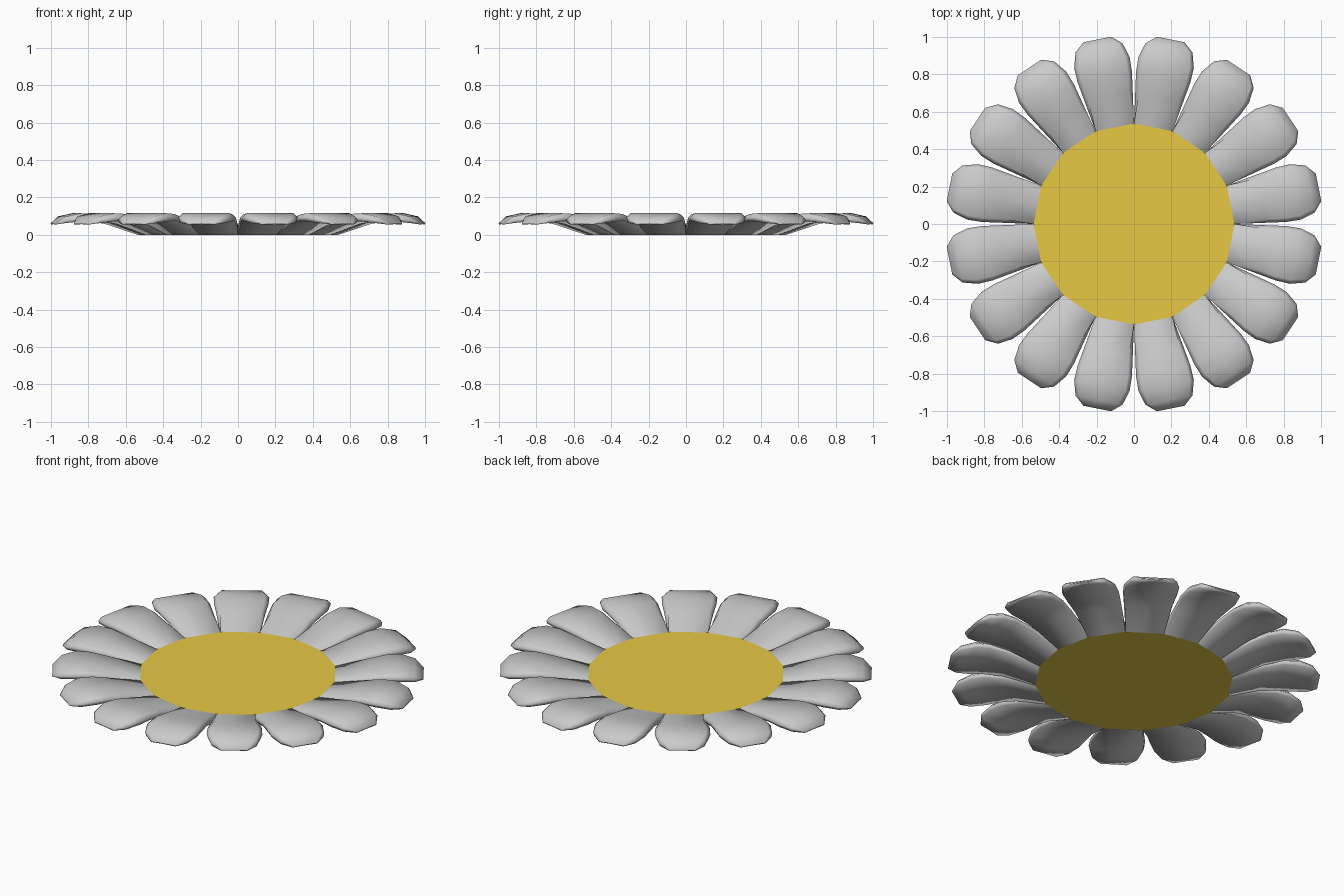
import bpy, bmesh, math

if "Cube" in bpy.data.objects:
    bpy.data.objects.remove(bpy.data.objects["Cube"])

N = 16
R = 0.537                                   # corner radius of the flower centre
STEP = 2 * math.pi / N


def make_object(name, bm):
    bmesh.ops.recalc_face_normals(bm, faces=bm.faces)
    mesh = bpy.data.meshes.new(name)
    bm.to_mesh(mesh)
    bm.free()
    obj = bpy.data.objects.new(name, mesh)
    bpy.context.collection.objects.link(obj)
    return obj


# Yellow centre: a thick 16-sided plate, one corner at each gap between petals
bm = bmesh.new()
rings = [[bm.verts.new((R * math.cos(i * STEP), R * math.sin(i * STEP), z)) for i in range(N)]
         for z in (0.0, 0.05)]
bm.faces.new(rings[0][::-1])
bm.faces.new(rings[1])
centre = make_object("flower_centre", bm)
yellow = bpy.data.materials.new("yellow")
yellow.diffuse_color = (0.8, 0.58, 0.06, 1)
yellow.use_nodes = True
yellow.node_tree.nodes["Principled BSDF"].inputs["Base Color"].default_value = yellow.diffuse_color
centre.data.materials.append(yellow)

# Petal rows: distance out, half width, underside height, top height
ROWS = [
    (R * math.cos(STEP / 2), R * math.sin(STEP / 2), 0.0, 0.05),
    (0.70, 0.132, 0.058, 0.092),
    (0.80, 0.148, 0.074, 0.111),
    (0.88, 0.151, 0.072, 0.115),
    (0.96, 0.128, 0.063, 0.098),
    (1.006, 0.075, 0.055, 0.064),
]
# Cross-section ring: position across, height between underside and top
SECTION = [(-0.95, 0), (0, 0.15), (0.95, 0), (1, 0.5), (0.85, 1), (0, 1), (-0.85, 1), (-1, 0.5)]

# Ring of thick petals that lift and then droop at the tip
bm = bmesh.new()
for k in range(N):
    a = (k + 0.5) * STEP
    c, s = math.cos(a), math.sin(a)
    loops = []
    for i, (r, hw, zb, zt) in enumerate(ROWS):
        loop = []
        for t, h in SECTION:
            if i == 0:                      # the root meets the plate squarely
                t, h = max(-1, min(1, t * 1.2)), (0 if h == 0.15 else h)
            loop.append(bm.verts.new((r * c - hw * t * s, r * s + hw * t * c, zb + (zt - zb) * h)))
        loops.append(loop)
    n = len(SECTION)
    for lo, hi in zip(loops, loops[1:]):
        for j in range(n):
            bm.faces.new((lo[j], lo[(j + 1) % n], hi[(j + 1) % n], hi[j]))
    bm.faces.new(loops[-1])
for f in bm.faces:
    f.smooth = True
petals = make_object("petals", bm)
